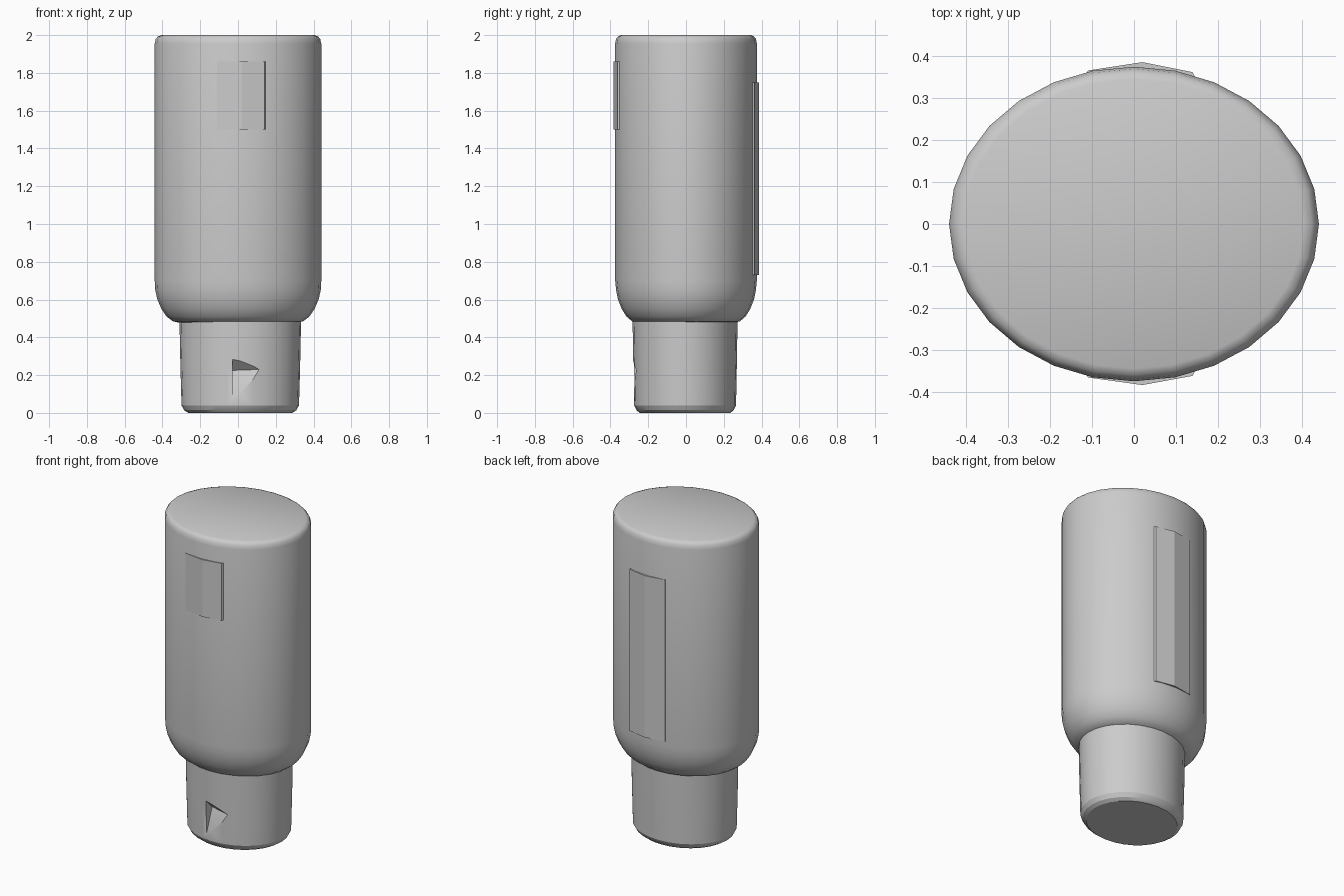
import bpy, bmesh, math
from mathutils import Vector

if "Cube" in bpy.data.objects:
    bpy.data.objects.remove(bpy.data.objects["Cube"])

SIDES = 28


def finish(bm, name):
    bmesh.ops.recalc_face_normals(bm, faces=bm.faces)
    me = bpy.data.meshes.new(name)
    bm.to_mesh(me)
    bm.free()
    ob = bpy.data.objects.new(name, me)
    bpy.context.collection.objects.link(ob)
    return ob


def smooth(ob, angle=30):
    bpy.ops.object.select_all(action='DESELECT')
    bpy.context.view_layer.objects.active = ob
    ob.select_set(True)
    bpy.ops.object.shade_smooth_by_angle(angle=math.radians(angle))


def oval_loft(name, profile, cx=0.0, cy=0.0):
    """Closed solid through oval rings given as (z, x radius, y radius)."""
    bm = bmesh.new()
    rings = []
    for z, rx, ry in profile:
        rings.append([bm.verts.new((cx + rx * math.cos(2 * math.pi * i / SIDES),
                                    cy + ry * math.sin(2 * math.pi * i / SIDES), z))
                      for i in range(SIDES)])
    for a, b in zip(rings, rings[1:]):
        for i in range(SIDES):
            j = (i + 1) % SIDES
            bm.faces.new((a[i], a[j], b[j], b[i]))
    bm.faces.new(rings[0])
    bm.faces.new(rings[-1])
    return finish(bm, name)


def raised_panel(name, side, peak, z0, z1):
    """Very shallow ridge standing proud of the front (-1) or back (1)."""
    bm = bmesh.new()
    outline = [(-0.12, 0.34), (-0.11, 0.366), (0.02, peak), (0.14, 0.362), (0.15, 0.34)]
    low = [bm.verts.new((x, side * y, z0)) for x, y in outline]
    face = bm.faces.new(low)
    top = bmesh.ops.extrude_face_region(bm, geom=[face])
    for v in top['geom']:
        if isinstance(v, bmesh.types.BMVert):
            v.co.z = z1
    return finish(bm, name)


# Upturned bottle: rounded shoulder, straight oval wall, small rim radius
body = oval_loft("bottle_body", [
    (0.475, 0.30, 0.25), (0.485, 0.345, 0.285), (0.51, 0.378, 0.315),
    (0.55, 0.405, 0.34), (0.60, 0.427, 0.36), (0.65, 0.438, 0.37),
    (0.70, 0.441, 0.375), (1.955, 0.441, 0.375), (1.98, 0.435, 0.37),
    (1.993, 0.424, 0.36), (2.0, 0.405, 0.345)])
smooth(body)

# Slightly raised label areas
raised_panel("back_panel", 1, 0.386, 0.73, 1.75)
raised_panel("front_panel", -1, 0.384, 1.50, 1.86)

# Cap the bottle stands on
cap = oval_loft("cap", [
    (0.0, 0.275, 0.24), (0.014, 0.297, 0.257), (0.04, 0.311, 0.27),
    (0.25, 0.317, 0.274), (0.49, 0.322, 0.278)], cx=0.012, cy=-0.005)

# Wedge-shaped finger notch in the cap front
deep = Vector((-0.03, -0.215, 0.225))
corners = [Vector(c) for c in ((-0.03, -0.277, 0.285), (0.115, -0.264, 0.23), (-0.03, -0.277, 0.06))]
bm = bmesh.new()
tip = bm.verts.new(deep)
outer = [bm.verts.new(deep + (c - deep) * 1.4) for c in corners]
bm.faces.new(outer)
for i in range(3):
    bm.faces.new((outer[i], outer[(i + 1) % 3], tip))
cutter = finish(bm, "notch_cutter")
cutter.hide_render = True
cut = cap.modifiers.new("notch", 'BOOLEAN')
cut.operation = 'DIFFERENCE'
cut.solver = 'EXACT'
cut.object = cutter
bpy.ops.object.select_all(action='DESELECT')
bpy.context.view_layer.objects.active = cap
cap.select_set(True)
bpy.ops.object.modifier_apply(modifier=cut.name)
bpy.data.objects.remove(cutter, do_unlink=True)
smooth(cap, 25)
